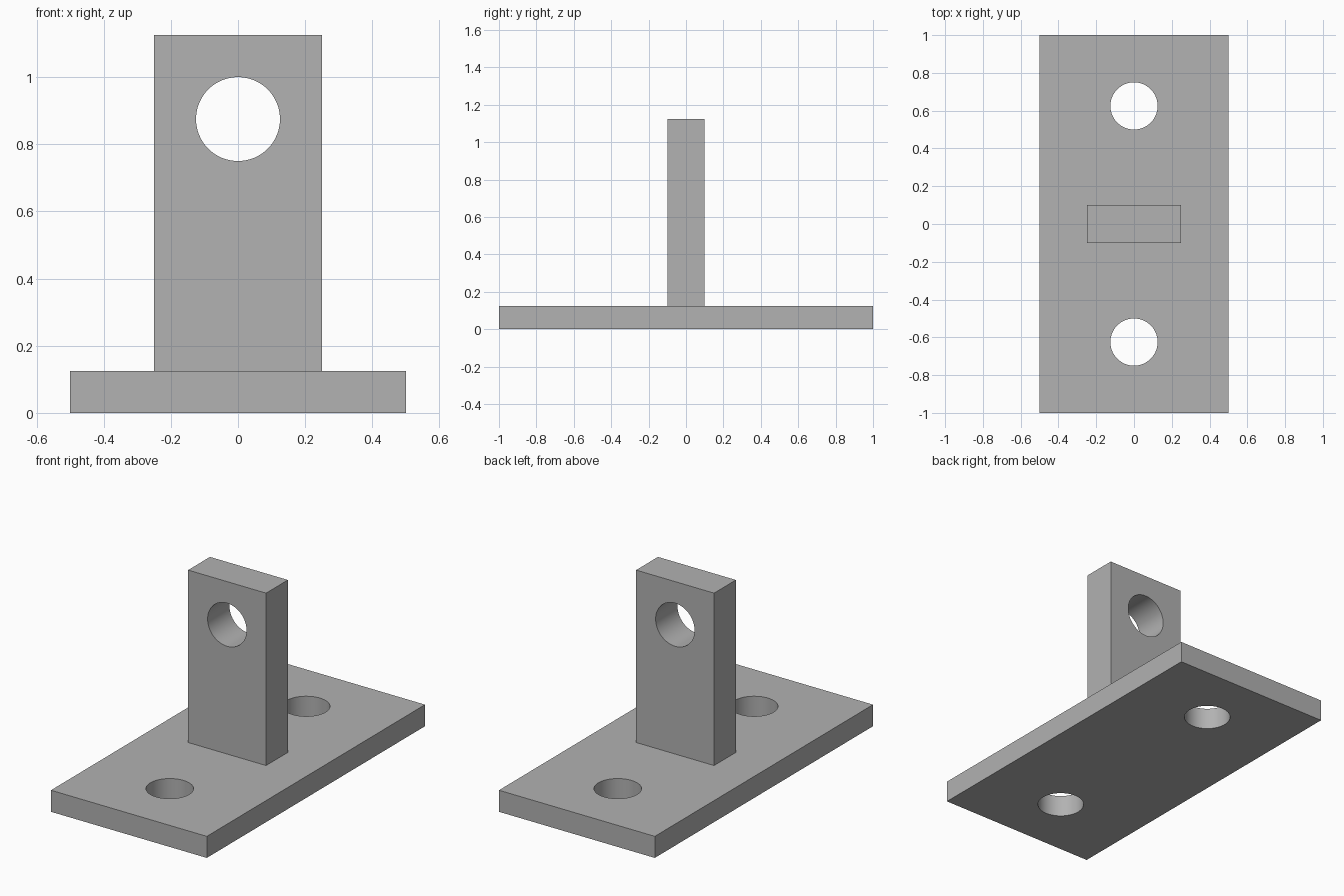
import bpy
import math

default_cube = bpy.data.objects.get("Cube")
if default_cube:
    bpy.data.objects.remove(default_cube, do_unlink=True)

HOLE_RADIUS = 0.125
PLATE_THICKNESS = 0.125
TAB_HEIGHT = 1.0

# Plain grey metal for every part
grey = bpy.data.materials.new("plain_grey")
shade = (0.445, 0.445, 0.445, 1)
grey.diffuse_color = shade
grey.use_nodes = True
grey.node_tree.nodes["Principled BSDF"].inputs["Base Color"].default_value = shade


def block(name, size, bottom):
    """Box centred in x and y, standing on the given height."""
    bpy.ops.mesh.primitive_cube_add(size=1, location=(0, 0, bottom + size[2] / 2))
    obj = bpy.context.object
    obj.name = name
    obj.scale = size
    bpy.ops.object.transform_apply(location=True, rotation=True, scale=True)
    obj.data.materials.append(grey)
    return obj


def drill(obj, centre, rotation=(0, 0, 0)):
    """Cut a round through hole, then remove the cutter."""
    bpy.ops.mesh.primitive_cylinder_add(
        vertices=64, radius=HOLE_RADIUS, depth=0.5, location=centre, rotation=rotation)
    cutter = bpy.context.object
    cutter.name = "hole_cutter"
    cutter.hide_render = True
    cutter.data.materials.append(grey)
    cut = obj.modifiers.new("hole", "BOOLEAN")
    cut.operation = "DIFFERENCE"
    cut.solver = "EXACT"
    cut.object = cutter
    bpy.ops.object.select_all(action="DESELECT")
    bpy.context.view_layer.objects.active = obj
    obj.select_set(True)
    bpy.ops.object.modifier_apply(modifier=cut.name)
    bpy.data.objects.remove(cutter, do_unlink=True)


# Base plate with a bolt hole at each end
base = block("base_plate", (1, 2, PLATE_THICKNESS), 0)
for side in (-1, 1):
    drill(base, (0, side * 0.625, PLATE_THICKNESS / 2))

# Upright tab with a pin hole running front to back
tab = block("upright_tab", (0.5, 0.2, TAB_HEIGHT), PLATE_THICKNESS)
drill(tab, (0, 0, 0.875), (math.pi / 2, 0, 0))

# Smooth hole walls, crisp edges
for part in (base, tab):
    bpy.ops.object.select_all(action="DESELECT")
    bpy.context.view_layer.objects.active = part
    part.select_set(True)
    bpy.ops.object.shade_smooth_by_angle(angle=math.radians(30))
